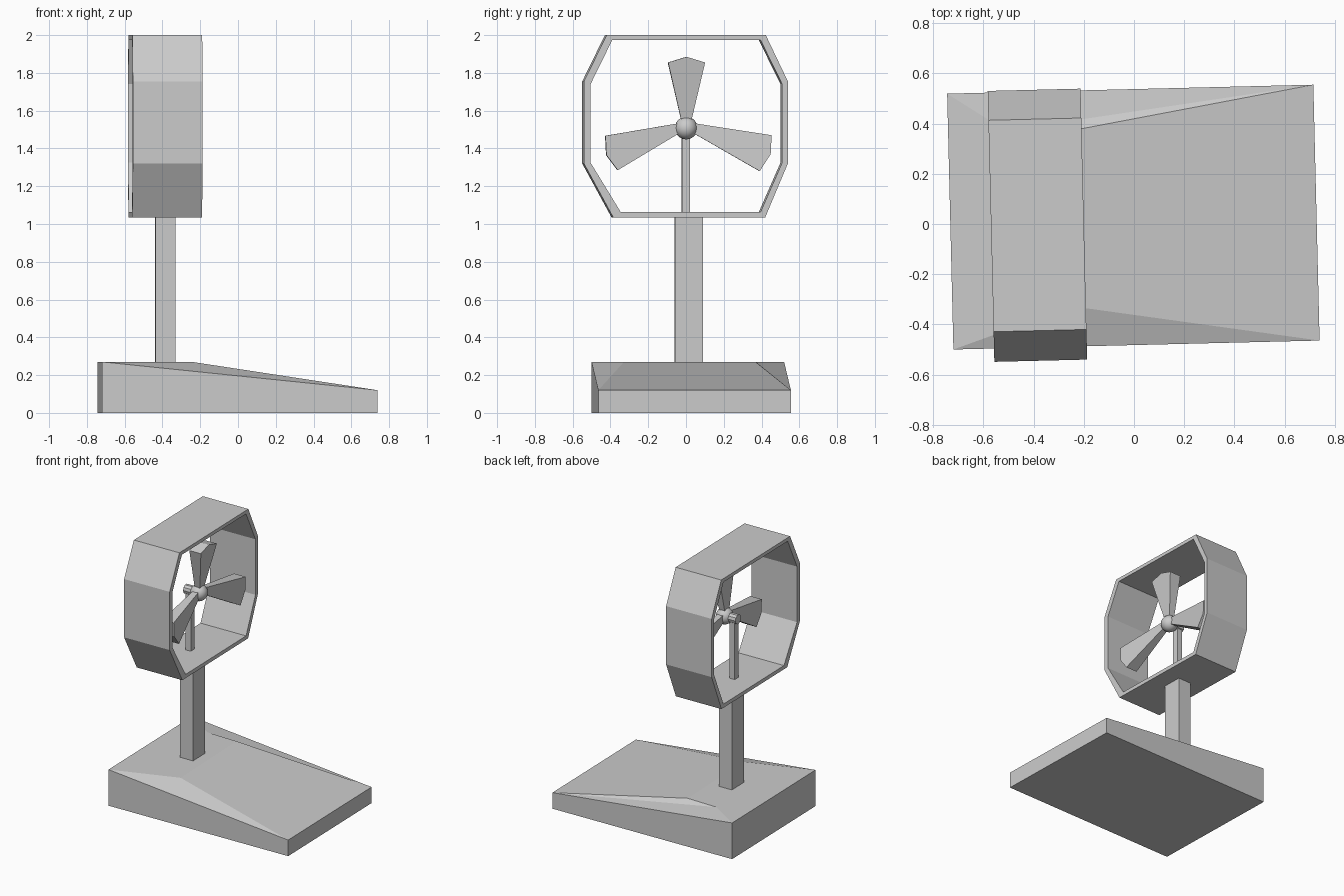
import bpy, bmesh, math

if "Cube" in bpy.data.objects:
    bpy.data.objects.remove(bpy.data.objects["Cube"])

TURN = math.radians(1.4)      # the whole model is turned slightly about z
PIVOT = (-0.385, 0.0, 0.0)    # axis of the stand and fan


def make(name, verts, faces, loc=PIVOT):
    me = bpy.data.meshes.new(name)
    me.from_pydata(verts, [], faces)
    bm = bmesh.new()
    bm.from_mesh(me)
    bmesh.ops.recalc_face_normals(bm, faces=bm.faces)
    bm.to_mesh(me)
    bm.free()
    ob = bpy.data.objects.new(name, me)
    ob.location = loc
    ob.rotation_euler.z = TURN
    bpy.context.collection.objects.link(ob)
    return ob


def box(name, x, y, z):
    v = [(a, b, c) for c in z for a, b in
         ((x[0], y[0]), (x[1], y[0]), (x[1], y[1]), (x[0], y[1]))]
    f = [(0, 1, 2, 3), (4, 5, 6, 7)] + [(i, (i + 1) % 4, (i + 1) % 4 + 4, i + 4) for i in range(4)]
    return make(name, v, f)


# Wedge base: flat raised rear, sloped toward +x with creased corners
hx, hy, hi, lo = 0.73, 0.51, 0.27, 0.12
base = [(-hx, -hy, 0), (hx, -hy, 0), (hx, hy, 0), (-hx, hy, 0),
        (-hx, -hy, hi), (hx, -hy, lo), (hx, hy, lo), (-hx, hy, hi),
        (-0.25, -0.35, hi), (-0.26, 0.347, hi), (-0.5, 0.357, hi)]
make("base", base, [(0, 1, 2, 3), (0, 1, 5, 4), (1, 2, 6, 5), (2, 3, 7, 6), (3, 0, 4, 7),
                    (4, 8, 9, 10, 7), (4, 5, 8), (8, 5, 6, 9), (9, 6, 10), (10, 6, 7)],
     (-0.0025, 0.0275, 0))

# Post and the thin rod that carries the motor
box("post", (-0.053, 0.053), (-0.06, 0.088), (0.25, 1.05))
box("motor_rod", (-0.032, 0.01), (-0.022, 0.022), (1.04, 1.5))

# Eight-sided open housing
outer = [(-0.39, 1.035), (0.415, 1.035), (0.535, 1.32), (0.535, 1.755),
         (0.418, 2.0), (-0.425, 2.0), (-0.545, 1.755), (-0.545, 1.32)]
inner = [(-0.35, 1.063), (0.39, 1.063), (0.505, 1.325), (0.505, 1.74),
         (0.39, 1.974), (-0.395, 1.974), (-0.51, 1.74), (-0.51, 1.325)]
rings = [(-0.185, outer), (0.185, outer), (0.185, inner), (-0.185, inner)]
verts = [(x, y, z) for x, ring in rings for y, z in ring]
faces = [(r * 8 + i, r * 8 + (i + 1) % 8, (r + 1) % 4 * 8 + (i + 1) % 8, (r + 1) % 4 * 8 + i)
         for r in range(4) for i in range(8)]
make("housing", verts, faces)

# Blades: root, three tip points, root; thicker at the tip
blades = {
    "blade_top": [(-0.025, 1.54), (-0.098, 1.855), (0, 1.885), (0.098, 1.855), (0.025, 1.54)],
    "blade_right": [(0.03, 1.535), (0.45, 1.47), (0.445, 1.37), (0.387, 1.28), (0.03, 1.485)],
    "blade_left": [(-0.03, 1.535), (-0.43, 1.467), (-0.425, 1.365), (-0.365, 1.285), (-0.03, 1.485)],
}
for name, prof in blades.items():
    verts = []
    for side in (-1, 1):
        for i, (y, z) in enumerate(prof):
            root = i in (0, 4)
            verts.append(((0.065 + side * 0.02) if root else (0.095 + side * 0.047), y, z))
    faces = [tuple(range(5)), tuple(range(5, 10))]
    faces += [(i, (i + 1) % 5, (i + 1) % 5 + 5, i + 5) for i in range(5)]
    make(name, verts, faces)

# Round hub
bpy.ops.mesh.primitive_uv_sphere_add(segments=24, ring_count=14, radius=0.06,
                                     location=(-0.322, 0.001, 1.508))
hub = bpy.context.object
hub.name = "hub"
bpy.ops.object.shade_smooth()

# Motor behind the hub
bpy.ops.mesh.primitive_cylinder_add(vertices=10, radius=0.035, depth=0.1,
                                    location=(-0.38, 0, 1.508),
                                    rotation=(0, math.pi / 2, TURN))
bpy.context.object.name = "motor"
